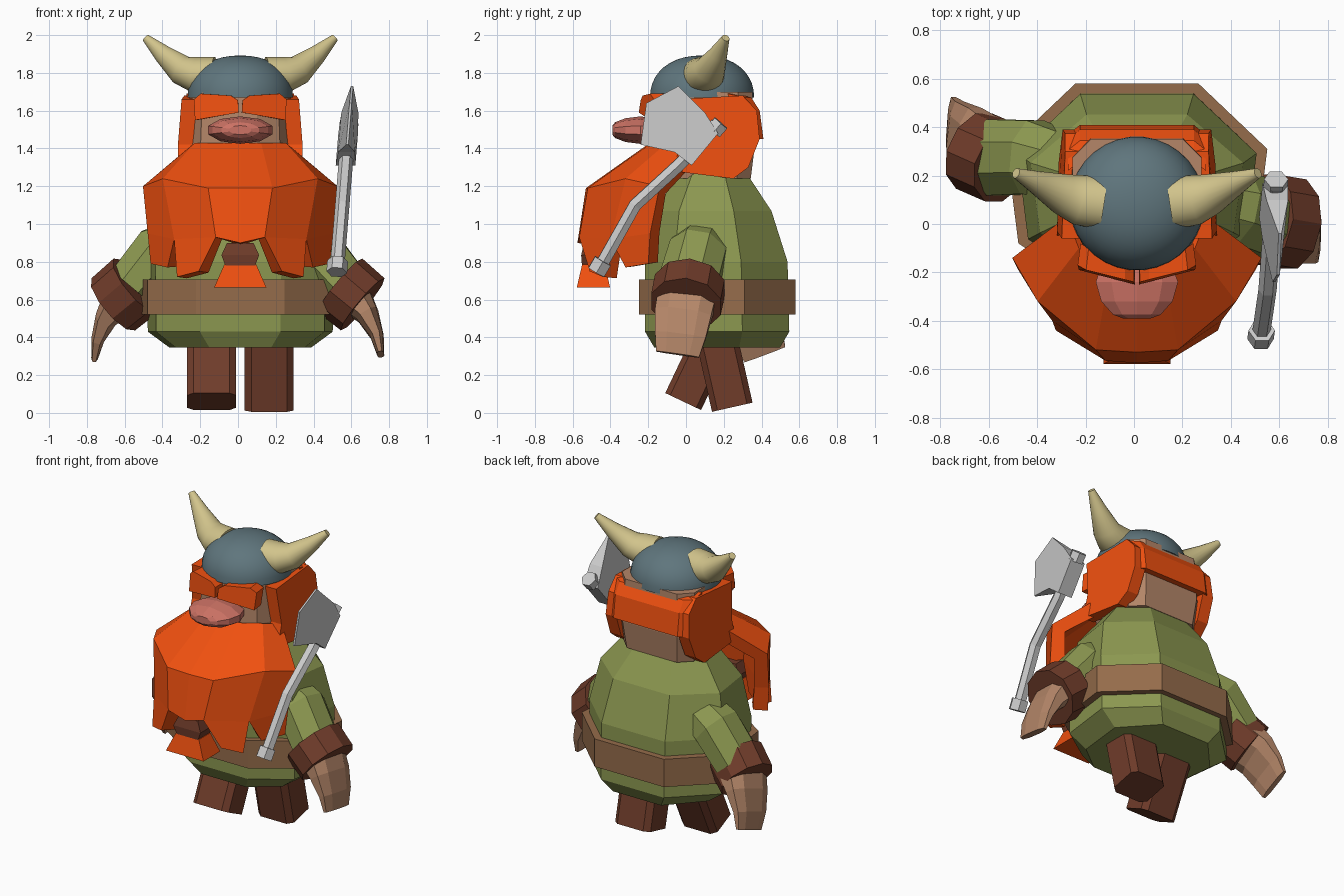
import bpy, bmesh
from math import sin, cos, pi
from mathutils import Vector

if "Cube" in bpy.data.objects:
    bpy.data.objects.remove(bpy.data.objects["Cube"])

CX = 0.012  # symmetry axis of body and head
COL = dict(orange=(.87, .08, .005), skin=(.46, .24, .14), green=(.26, .31, .08),
           brown=(.16, .045, .023), belt=(.3, .15, .07), horn=(.64, .55, .26),
           steel=(.115, .18, .205), pink=(.61, .17, .13))
MATS = {}
for k, c in COL.items():
    MATS[k] = bpy.data.materials.new(k)
    MATS[k].diffuse_color = (*c, 1)


def finish(name, bm, mat, x=0.0, smooth=False, mirror=False):
    me = bpy.data.meshes.new(name)
    bm.to_mesh(me)
    bm.free()
    ob = bpy.data.objects.new(name, me)
    ob.location.x = x
    bpy.context.collection.objects.link(ob)
    if mat:
        me.materials.append(MATS[mat])
    if mirror:
        ob.modifiers.new("mirror", "MIRROR").merge_threshold = 0.002
    if smooth:
        bpy.ops.object.select_all(action='DESELECT')
        bpy.context.view_layer.objects.active = ob
        ob.select_set(True)
        bpy.ops.object.shade_smooth_by_angle(angle=0.7)
    return ob


def loft(name, rings, mat, **kw):
    """Closed solid through equal-length rings of points."""
    bm = bmesh.new()
    rows = [[bm.verts.new(p) for p in r] for r in rings]
    n = len(rows[0])
    for a, b in zip(rows, rows[1:]):
        for i in range(n):
            j = (i + 1) % n
            bm.faces.new((a[i], a[j], b[j], b[i]))
    bm.faces.new(rows[0])
    bm.faces.new(rows[-1])
    bmesh.ops.recalc_face_normals(bm, faces=bm.faces)
    return finish(name, bm, mat, **kw)


def tube(name, path, mat, n=8, k=1.0, **kw):
    """Sweep: path items are (x, y, z, half size along y, half size across)."""
    pts = [Vector(p[:3]) for p in path]
    rings = []
    for i, p in enumerate(path):
        d = (pts[min(i + 1, len(pts) - 1)] - pts[max(i - 1, 0)]).normalized()
        u = Vector((0, 1, 0))
        u = (u - d * u.dot(d)).normalized()
        v = d.cross(u)
        ring = []
        for s in range(n):
            a = 2 * pi * (s + .5) / n
            cu, cv = (max(-1, min(1, k * f(a))) for f in (cos, sin))
            ring.append(pts[i] + u * cu * p[3] + v * cv * p[4])
        rings.append(ring)
    return loft(name, rings, mat, **kw)


def ellipse(n, cy, z, rx, ry):
    return [(rx * cos(2 * pi * (i + .5) / n), cy + ry * sin(2 * pi * (i + .5) / n), z) for i in range(n)]


# Tunic and belt share one eight-sided outline
HALF = [(.26, .415), (.55, .145), (.5, -.245), (.24, -.415)]
OUT = HALF + [(-x, y) for x, y in reversed(HALF)]


def body_ring(z, sx, sy, cy):
    return [(x * sx, cy + y * sy, z) for x, y in OUT]


loft("tunic", [body_ring(*r) for r in (
    (.345, .68, .8, .165), (.43, .89, .92, .165), (.8, .9, .91, .16),
    (1.07, .8, .74, .145), (1.29, .48, .4, .14))], "green", x=CX)
loft("belt", [body_ring(.52, .98, 1, .165), body_ring(.705, .98, 1, .165)], "belt", x=CX)

# Legs in mid-stride
tube("right_leg", [(.165, .15, .45, .11, .13), (.165, .245, .03, .11, .13)], "brown", k=1.9)
tube("left_leg", [(-.14, .175, .46, .105, .13), (-.14, -.015, .06, .105, .13)], "brown", k=1.9)

# Arms: sleeve, cuff, mitten hand
for side, s, y, back in (("right", 1, .01, -.05), ("left", -1, .275, .13)):
    r = .195 if s > 0 else .172
    tube(side + "_sleeve", [(s * .26, y + .06 - back * .8, .92, .14, .13),
                            (s * .42, y + .04 - back * .3, .85, .165, .155),
                            (s * .57, y, .67, .17, .14)], "green")
    tube(side + "_cuff", [(s * .54, y - back * .2, .675, r, .185),
                          (s * .66, y + back * .2, .575, r, .18)], "brown", n=10)
    tube(side + "_hand", [(s * .6, y, .63, .155, .1),
                          (s * .685, y + back * .5, .52, .15, .06),
                          (s * .735, y + back * .8, .41, .135, .035),
                          (s * .755, y + back * 1.1, .31, .115, .018)], "skin", k=1.4)

# Head: boxy at the back, rounder at the face; nose
FACE = [(.2, .28), (.28, .2), (.28, -.06), (.21, -.2), (.09, -.26)]
FACE += [(-x, y) for x, y in reversed(FACE)]
loft("head", [[(x * s, .085 + y * s, z) for x, y in FACE] for z, s in ((1.24, .92), (1.42, 1), (1.7, .95))],
     "skin", x=CX)
loft("nose", [[(.172 * f * cos(pi * (i + .5) / 5), y, 1.497 + .07 * f * sin(pi * (i + .5) / 5))
               for i in range(10)]
              for y, f in ((-.15, .85), (-.24, 1.04), (-.32, .9), (-.375, .6), (-.39, .35))], "pink", x=CX)

# Helmet and horns
loft("helmet", [ellipse(32, .085, 1.67 + .222 * sin(a) ** .93, .28 * cos(a) ** .9, .277 * cos(a) ** .9)
                for a in [pi / 2 * i / 10 for i in range(10)] + [1.54]], "steel", x=CX, smooth=True)
tube("horns", [(.14, .085, 1.785, .11, .1), (.24, .1, 1.79, .105, .095), (.31, .125, 1.815, .085, .08),
               (.41, .17, 1.9, .05, .05), (.5, .21, 1.985, .021, .021)], "horn", n=20, x=CX, smooth=True, mirror=True)

# Brows
brow = [(.008, -.25, 1.59), (.012, -.24, 1.655), (.05, -.23, 1.68), (.21, -.19, 1.69), (.245, -.17, 1.66), (.24, -.19, 1.55)]
loft("brows", [brow, [(x * .95, y + .09, z) for x, y, z in brow]], "orange", x=CX, mirror=True)

# Hair: side panels leaning in at the top, and the band round the back
side = [(-.06, 1.66), (.3, 1.68), (.375, 1.6), (.39, 1.45), (.33, 1.3), (.25, 1.24), (-.07, 1.28), (-.03, 1.42)]
loft("side_hair", [[(x - .12 * max(0, y - .2) - .12 * max(0, z - 1.5), y, z) for y, z in side] for x in (.25, .33)],
     "orange", x=CX, mirror=True)
loft("back_hair", [[(x, y - d, z) for y, z in ((.26, 1.69), (.345, 1.67), (.39, 1.6), (.41, 1.45), (.33, 1.46))]
                   for x, d in ((-.285, .04), (-.235, 0), (.235, 0), (.285, .04))], "orange", x=CX)

# Beard: faceted half sheet with pointed locks, mirrored and thickened
bm = bmesh.new()
grid = [[(0, -.19, 1.43), (0, -.53, 1.19), (0, -.575, .9)],
        [(.11, -.18, 1.43), (.17, -.52, 1.19), (.13, -.565, .93)],
        [(.24, -.1, 1.43), (.41, -.32, 1.24), (.35, -.4, .92)],
        [(.29, .03, 1.39), (.515, -.14, 1.2), (.49, -.19, .95)]]
g = [[bm.verts.new(p) for p in c] for c in grid]
for a, b in zip(g, g[1:]):
    for i in range(2):
        bm.faces.new((a[i], a[i + 1], b[i + 1], b[i]))
tips = [bm.verts.new(p) for p in ((.22, -.51, .75), (.335, -.44, .72), (.385, -.32, .77), (.475, -.2, .79))]
bm.faces.new((g[1][2], tips[0], tips[1], g[2][2]))
bm.faces.new((g[2][2], tips[2], tips[3], g[3][2]))
beard = finish("beard", bm, "orange", x=CX, mirror=True)
thick = beard.modifiers.new("thickness", "SOLIDIFY")
thick.thickness, thick.offset = .09, -1


# Beard tail and its tie
def rect(z, hx, hy, cy=-.49):
    return [(hx, cy + hy, z), (-hx, cy + hy, z), (-hx, cy - hy, z), (hx, cy - hy, z)]


loft("beard_tie", [rect(.77, .075, .06), rect(.835, .1, .065), rect(.9, .07, .05)], "brown", x=CX)
loft("beard_tail", [rect(.665, .138, .088), rect(.785, .085, .06)], "orange", x=CX)


# Axe: bent shaft, end knobs, wedge blade
def ax(z):
    return .525 + .082 * (z - .77)


def shaft(name, pts, r):
    tube(name, [(ax(z), y, z, r, r) for y, z in pts], None, n=6)


shaft("axe_shaft", [(-.45, .78), (-.27, 1.1), (-.03, 1.32), (.16, 1.53)], .038)
shaft("axe_pommel", [(-.475, .745), (-.44, .805)], .055)
shaft("axe_cap", [(.145, 1.49), (.185, 1.535)], .05)
blade = [(-.04, 1.73, .006), (-.21, 1.64, .006), (-.24, 1.42, .006),
         (-.06, 1.38, .045), (.03, 1.31, .052), (.17, 1.48, .052), (.1, 1.59, .045)]
loft("axe_blade", [[(ax(z) + s * t, y, z) for y, z, t in blade] for s in (-1, 1)], None)

for m in bpy.data.materials:
    if m.users and not m.is_grease_pencil:
        m.use_nodes = True
        m.node_tree.nodes["Principled BSDF"].inputs["Base Color"].default_value = m.diffuse_color
